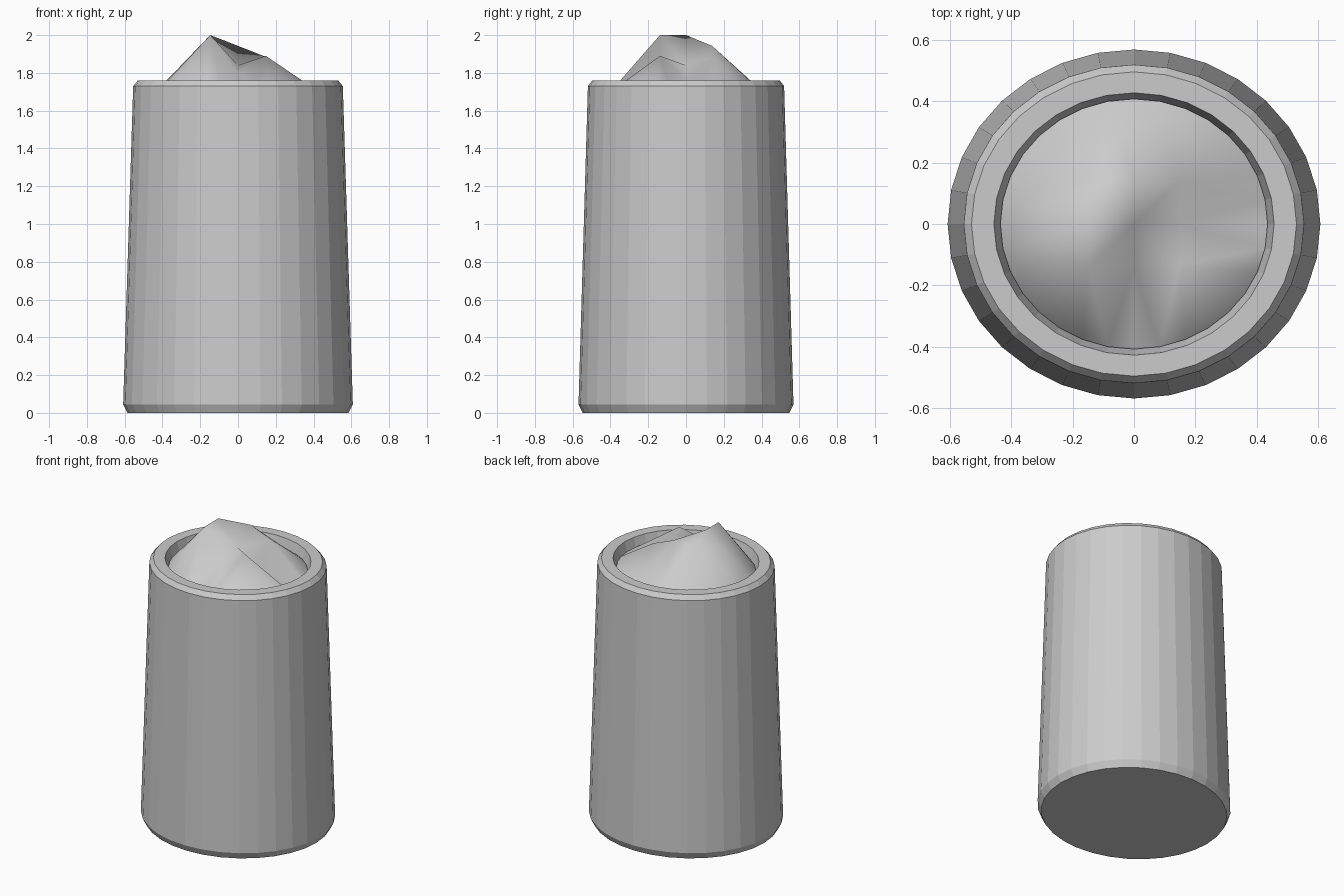
import bpy, bmesh, math
from mathutils import Vector
from mathutils.geometry import delaunay_2d_cdt

if "Cube" in bpy.data.objects:
    bpy.data.objects.remove(bpy.data.objects["Cube"])

SIDES = 32
DEPTH = 0.936  # the plan is slightly oval


def ring(r, z):
    return [Vector((r * math.cos(2 * math.pi * i / SIDES),
                    r * DEPTH * math.sin(2 * math.pi * i / SIDES), z))
            for i in range(SIDES)]


def make_object(name, bm):
    bmesh.ops.recalc_face_normals(bm, faces=bm.faces)
    mesh = bpy.data.meshes.new(name)
    bm.to_mesh(mesh)
    bm.free()
    ob = bpy.data.objects.new(name, mesh)
    bpy.context.collection.objects.link(ob)
    return ob


# Tapered container: chamfered foot, wall, chamfered lip, recessed inside
profile = [(0.585, 0), (0.608, 0.045), (0.555, 1.73), (0.53, 1.76),
           (0.457, 1.76), (0.433, 1.67)]
bm = bmesh.new()
loops = [[bm.verts.new(p) for p in ring(r, z)] for r, z in profile]
for a, b in zip(loops, loops[1:]):
    for i in range(SIDES):
        j = (i + 1) % SIDES
        bm.faces.new((a[i], a[j], b[j], b[i]))
bm.faces.new(loops[0])
bm.faces.new(loops[-1])
make_object("container", bm)

# Uneven heap of filling: 3 x 3 heights inside a round edge
heights = [[2.0, 1.80, 1.89],
           [2.0, 1.84, 1.76],
           [1.93, 1.943, 1.885]]
points = [Vector(((c - 1) * 0.147, (r - 1) * 0.138, heights[r][c]))
          for r in range(3) for c in range(3)]
points += ring(0.436, 1.70)
ridges = [(3, 7), (0, 4), (4, 8), (2, 4)]
flat, _, tris, origin, _, _ = delaunay_2d_cdt(
    [p.to_2d() for p in points], ridges, [], 0, 1e-5)
bm = bmesh.new()
verts = [bm.verts.new(points[o[0]]) for o in origin]
for t in tris:
    bm.faces.new([verts[i] for i in t])
filling = make_object("filling", bm)
if filling.data.polygons[0].normal.z < 0:
    filling.data.flip_normals()
filling.data.shade_smooth()
